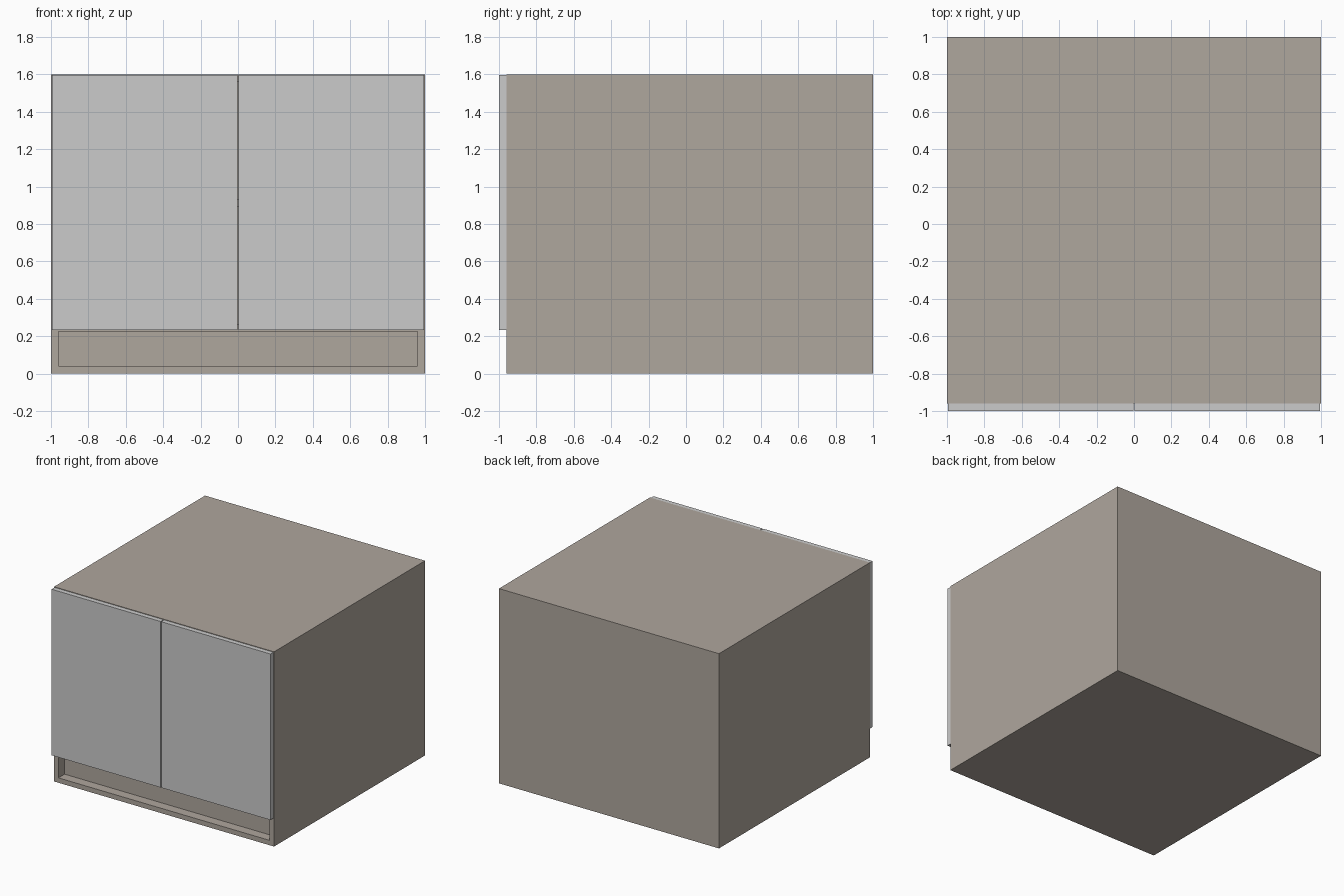
import bpy

if "Cube" in bpy.data.objects:
    bpy.data.objects.remove(bpy.data.objects["Cube"])


def box(name, x, y, z, color=None):
    """Axis-aligned box from (min, max) pairs."""
    bpy.ops.mesh.primitive_cube_add(size=1, location=[sum(r) / 2 for r in (x, y, z)])
    ob = bpy.context.object
    ob.name = name
    ob.scale = [r[1] - r[0] for r in (x, y, z)]
    bpy.ops.object.transform_apply(location=False, rotation=False, scale=True)
    if color:
        ob.data.materials.append(color)
    return ob


def carve(target, cutter):
    """Cut a cavity and leave no helper behind."""
    cutter.hide_render = True
    mod = target.modifiers.new("cavity", 'BOOLEAN')
    mod.operation = 'DIFFERENCE'
    mod.solver = 'EXACT'
    mod.object = cutter
    bpy.context.view_layer.objects.active = target
    bpy.ops.object.modifier_apply(modifier=mod.name)
    bpy.data.objects.remove(cutter)


taupe = bpy.data.materials.new("taupe_board")
taupe.diffuse_color = (0.43, 0.385, 0.34, 1)
taupe.use_nodes = True
taupe.node_tree.nodes["Principled BSDF"].inputs["Base Color"].default_value = taupe.diffuse_color

FRONT, T = -0.96, 0.04          # carcass front plane, board thickness
INNER = (-1 + T, 1 - T)

# Carcass: one shell with an upper compartment and a shallow plinth recess
carcass = box("carcass", (-1, 1), (FRONT, 1), (0, 1.6), taupe)
carve(carcass, box("compartment_cutter", INNER, (FRONT - 0.1, 1 - T), (0.225 + T, 1.6 - T)))
carve(carcass, box("recess_cutter", INNER, (FRONT - 0.1, FRONT + 0.08), (T, 0.225)))

# Shelf halfway up the compartment
box("shelf", INNER, (FRONT + 0.02, 1 - T), (0.89, 0.93), taupe)

# Pair of overlay doors
for side, name in ((-1, "left_door"), (1, "right_door")):
    box(name, sorted((side * 0.003, side * 0.995)), (-1, FRONT - 0.001), (0.232, 1.596))
